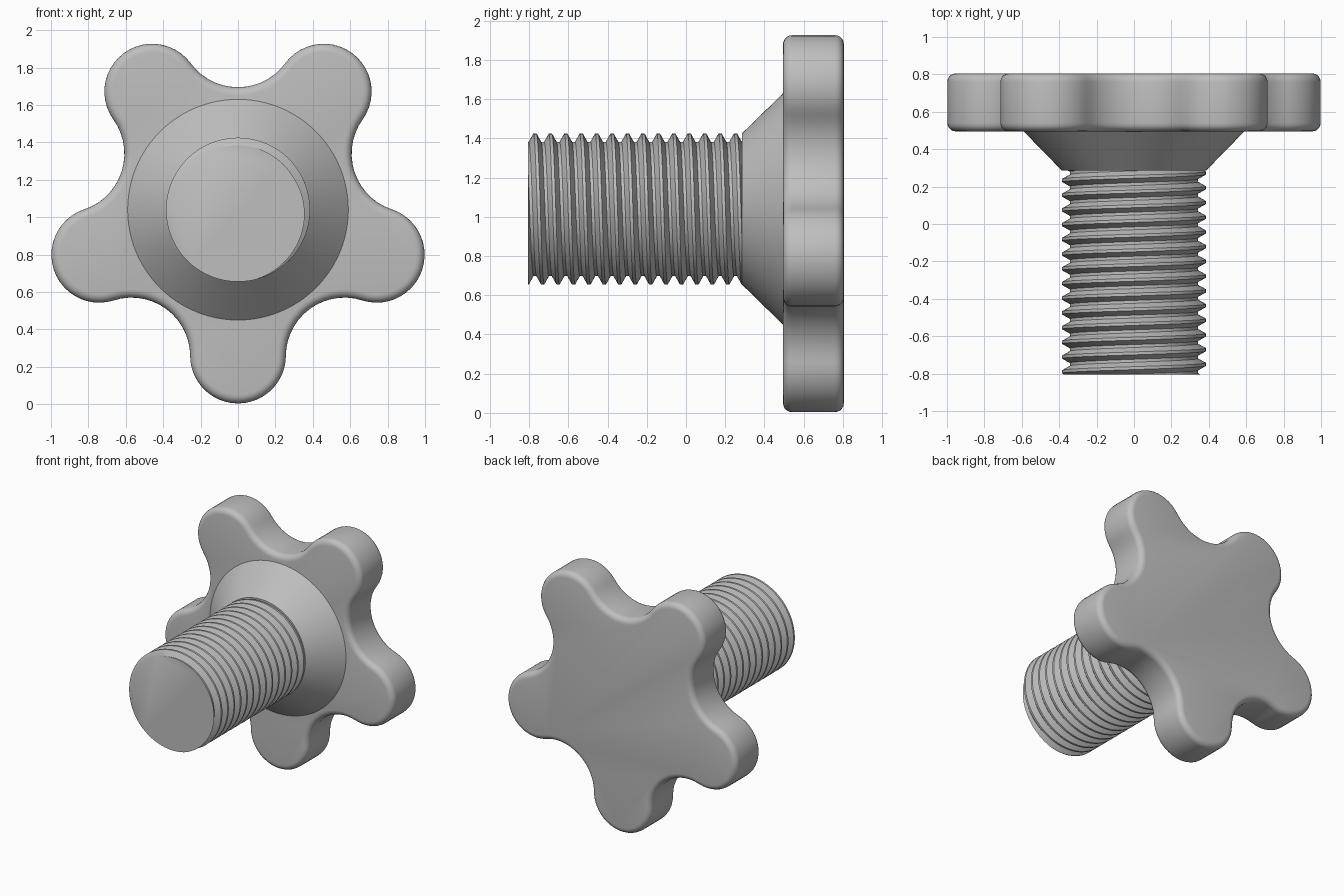
import bpy, bmesh
from math import sin, cos, pi, atan2, hypot, radians
from mathutils import Vector

cube = bpy.data.objects.get("Cube")
if cube:
    bpy.data.objects.remove(cube, do_unlink=True)

AXIS_Z = 1.04
FRONT, NECK, KNOB, BACK = -0.805, 0.285, 0.495, 0.805

grey = bpy.data.materials.new("plain grey")
grey.use_nodes = True
grey.diffuse_color = (0.52, 0.52, 0.52, 1)
grey.node_tree.nodes["Principled BSDF"].inputs["Base Color"].default_value = grey.diffuse_color


def finish(obj):
    """Material and smooth shading with sharp edges kept."""
    obj.data.materials.clear()
    obj.data.materials.append(grey)
    bpy.ops.object.select_all(action="DESELECT")
    obj.select_set(True)
    bpy.context.view_layer.objects.active = obj
    bpy.ops.object.shade_smooth_by_angle(angle=radians(30))


def from_bmesh(name, bm):
    bmesh.ops.recalc_face_normals(bm, faces=bm.faces[:])
    mesh = bpy.data.meshes.new(name)
    bm.to_mesh(mesh)
    bm.free()
    obj = bpy.data.objects.new(name, mesh)
    bpy.context.collection.objects.link(obj)
    finish(obj)


def arc(centre, radius, start, end, steps):
    return [(centre[0] + radius * cos(start + (end - start) * i / steps),
             centre[1] + radius * sin(start + (end - start) * i / steps))
            for i in range(steps + 1)]


# Five-lobed knob: lobe arcs joined by tangent hollow arcs
LOBES, LOBE_DIST, LOBE_R = 5, 0.78, 0.256
HOLLOW_DIST, HOLLOW_R = 0.969, 0.314
half = pi / LOBES
lobe_c = (LOBE_DIST, 0)
hollow_c = (HOLLOW_DIST * cos(half), HOLLOW_DIST * sin(half))
to_hollow = atan2(hollow_c[1], hollow_c[0] - LOBE_DIST)
inward = half + pi
swing = inward - (to_hollow + pi)
unit = arc(lobe_c, LOBE_R, -to_hollow, to_hollow, 22)
unit += arc(hollow_c, HOLLOW_R, inward - swing, inward + swing, 14)[1:-1] if swing < 0 else \
    arc(hollow_c, HOLLOW_R, to_hollow + pi + 2 * swing, to_hollow + pi, 14)[1:-1][::-1]
# order the hollow points from this lobe to the next one
lobe_n = 23
unit[lobe_n:] = sorted(unit[lobe_n:], key=lambda p: atan2(p[1], p[0]))

bm = bmesh.new()
outline = []
for k in range(LOBES):
    a = -pi / 2 + 2 * half * k
    for u, v in unit:
        outline.append(bm.verts.new((u * cos(a) - v * sin(a), KNOB,
                                     AXIS_Z + u * sin(a) + v * cos(a))))
face = bm.faces.new(outline)
ext = bmesh.ops.extrude_face_region(bm, geom=[face], use_keep_orig=True)
bmesh.ops.translate(bm, vec=(0, BACK - KNOB, 0),
                    verts=[g for g in ext["geom"] if isinstance(g, bmesh.types.BMVert)])
bmesh.ops.recalc_face_normals(bm, faces=bm.faces[:])
rims = [e for e in bm.edges if abs(e.verts[0].co.y - e.verts[1].co.y) < 1e-5]
bmesh.ops.bevel(bm, geom=rims, offset=0.045, segments=5, profile=0.5, affect="EDGES")
from_bmesh("lobed_knob", bm)

# Conical collar between knob and stud
bpy.ops.mesh.primitive_cone_add(vertices=96, radius1=0.59, radius2=0.385, depth=KNOB - NECK,
                                location=(0, (KNOB + NECK) / 2, AXIS_Z), rotation=(pi / 2, 0, 0))
collar = bpy.context.object
collar.name = "collar"
finish(collar)

# Threaded stud: right-hand helical surface, trimmed flat at both ends
PITCH, CREST, ROOT, SIDES = 0.0787, 0.385, 0.343, 96
profile = [(-0.1, CREST), (0.1, CREST), (0.4, ROOT), (0.6, ROOT)]
n = len(profile)
turns = int((NECK - FRONT) / PITCH) + 4
crest_angle = radians(-112)
bm = bmesh.new()
columns = []
for i in range(SIDES):
    a = crest_angle - 2 * pi * i / SIDES
    columns.append([bm.verts.new((r * cos(a), FRONT + (t - 2 + f + i / SIDES) * PITCH,
                                  AXIS_Z + r * sin(a)))
                    for t in range(turns) for f, r in profile])
for i in range(SIDES):
    here, after = columns[i], columns[(i + 1) % SIDES]
    shift = n if i == SIDES - 1 else 0
    for m in range(len(here) - 1 - shift):
        bm.faces.new((here[m], here[m + 1], after[m + 1 + shift], after[m + shift]))
for y, side in ((FRONT, -1), (NECK + 0.01, 1)):
    cut = bmesh.ops.bisect_plane(bm, geom=bm.verts[:] + bm.edges[:] + bm.faces[:], dist=1e-6,
                                 plane_co=Vector((0, y, 0)), plane_no=Vector((0, side, 0)),
                                 clear_outer=True)
    loop = [g for g in cut["geom_cut"] if isinstance(g, bmesh.types.BMEdge)]
    bmesh.ops.holes_fill(bm, edges=loop, sides=0)
from_bmesh("threaded_stud", bm)
